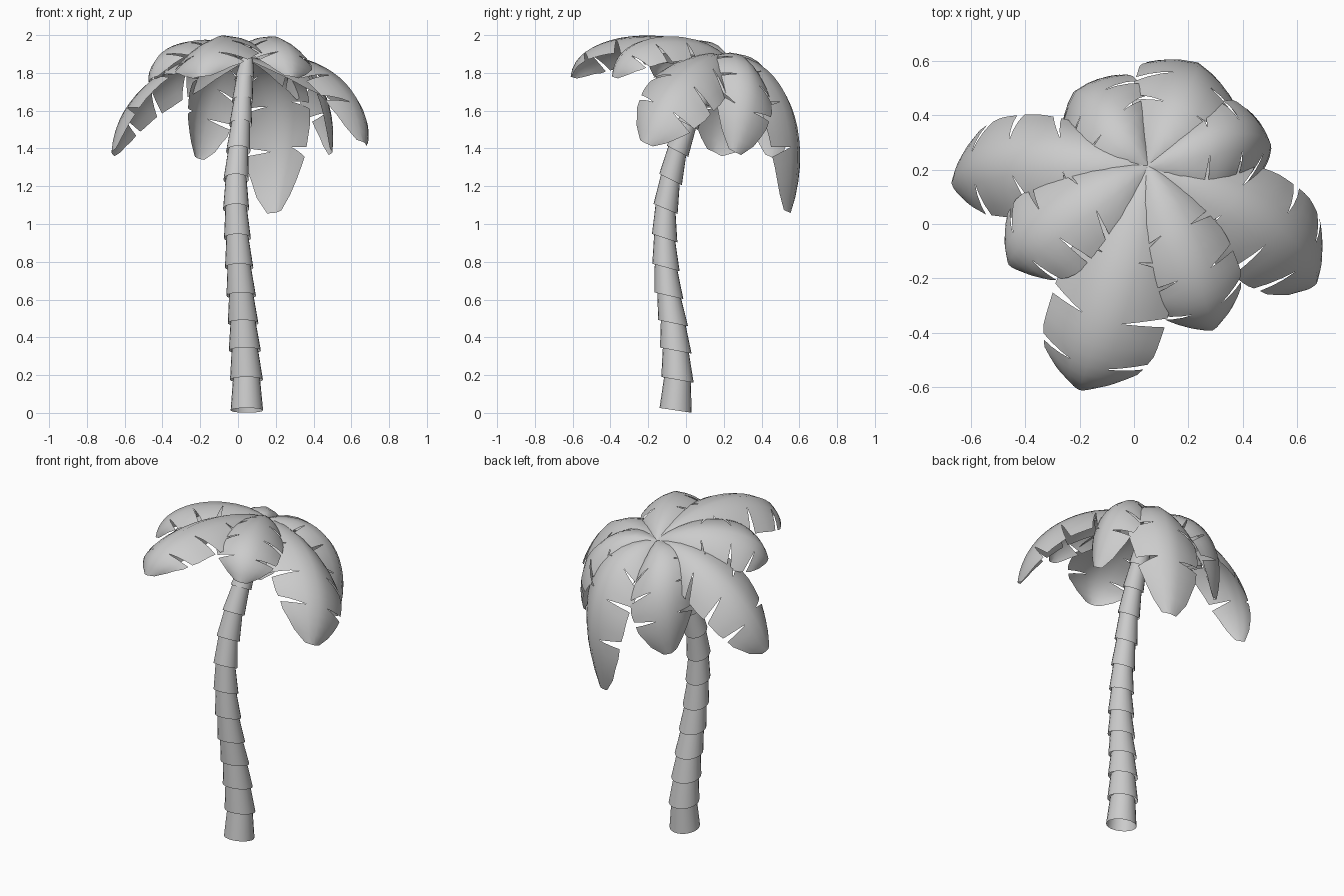
import bpy, bmesh, math, random
from mathutils import Vector

if "Cube" in bpy.data.objects:
    bpy.data.objects.remove(bpy.data.objects["Cube"])

random.seed(4)
UP = Vector((0, 0, 1))
AXIS = Vector((0, .5, 1))  # the crown leans backwards with the trunk


def finish(bm, name, angle):
    me = bpy.data.meshes.new(name)
    bm.to_mesh(me)
    bm.free()
    ob = bpy.data.objects.new(name, me)
    bpy.context.collection.objects.link(ob)
    bpy.ops.object.select_all(action='DESELECT')
    bpy.context.view_layer.objects.active = ob
    ob.select_set(True)
    bpy.ops.object.shade_smooth_by_angle(angle=math.radians(angle))
    return ob


# Trunk: stacked tapered open collars; each row is x, y, z, radius, tilt
RINGS = [
    (.047, -.055, .0135, .086, .15), (.045, -.045, .175, .087, .18),
    (.036, -.054, .33, .085, .19), (.027, -.068, .475, .081, .21),
    (.017, -.09, .62, .078, .23), (.006, -.106, .77, .075, .27),
    (-.003, -.113, .925, .071, .33), (-.01, -.108, 1.08, .069, .42),
    (-.01, -.082, 1.235, .067, .5), (.001, -.045, 1.385, .064, .52),
    (.014, .01, 1.525, .060, .52), (.024, .07, 1.65, .056, .52),
    (.034, .13, 1.765, .052, .52), (.047, .195, 1.86, .04, .52)]
SIDES = 20


def ring(bm, c, r, tilt):
    n = Vector((0, tilt, 1)).normalized()
    v = n.cross(Vector((1, 0, 0)))
    return [bm.verts.new(c + r * (math.cos(a) * Vector((1, 0, 0)) + math.sin(a) * v))
            for a in (2 * math.pi * i / SIDES for i in range(SIDES))]


bm = bmesh.new()
for low, high in zip(RINGS, RINGS[1:]):
    a = ring(bm, Vector(low[:3]), low[3], low[4])
    b = ring(bm, Vector(high[:3]) + Vector((0, 0, .008)), high[3] * .82, high[4])
    for i in range(SIDES):
        j = (i + 1) % SIDES
        bm.faces.new((a[i], a[j], b[j], b[i]))
finish(bm, "trunk", 40)

# Fronds: folded leaves along an arching midrib, edges split into lobes
CROWN = Vector((.05, .215, 1.885))
WIDTH = [(0, .1), (.12, .5), (.3, .88), (.5, 1), (.7, .97), (.85, .8), (.95, .5), (1, .2)]
LOBES = [0, .36, .58, .79, 1]
ROWS = [0, .32, .55, .78, 1]
STEPS = 4


def width_at(u):
    for (u0, w0), (u1, w1) in zip(WIDTH, WIDTH[1:]):
        if u <= u1:
            return w0 + (w1 - w0) * (u - u0) / (u1 - u0)
    return WIDTH[-1][1]


def frond(name, tip, half, z1, z2, h2=.95, h1=.35, bow=0, curl=24):
    tip = Vector(tip)
    flat = Vector((tip.x - CROWN.x, tip.y - CROWN.y, 0))
    level = flat.cross(UP).normalized()
    across = flat.cross(AXIS).normalized()
    c1, c2 = CROWN + flat * h1 + level * bow, CROWN + flat * h2 + level * bow
    c1.z, c2.z = z1, z2

    def point(u, v, side):
        s = 1 - u
        p = s**3 * CROWN + 3 * s * s * u * c1 + 3 * s * u * u * c2 + u**3 * tip
        t = s * s * (c1 - CROWN) + 2 * s * u * (c2 - c1) + u * u * (tip - c2)
        n = across.cross(t).normalized()
        w = half * width_at(u)
        fold = math.radians(10 + curl * v * (1 - .4 * u))
        return p + w * v * (side * math.cos(fold) * across - math.sin(fold) * n)

    bm = bmesh.new()
    for side in (-1, 1):
        slant = [0] + [random.uniform(-.05, .05) for _ in LOBES[1:-1]] + [0]
        for k in range(len(LOBES) - 1):
            grid = []
            for v in ROWS:
                out = max(0, (v - .32) / .68)
                # neighbouring lobes pull apart towards the edge
                lo = LOBES[k] + out * (slant[k] + (.019 if k else 0))
                hi = LOBES[k + 1] + out * (slant[k + 1] - (.019 if k < len(LOBES) - 2 else 0))
                grid.append([bm.verts.new(point(lo + (hi - lo) * i / STEPS, v, side))
                             for i in range(STEPS + 1)])
            for a, b in zip(grid, grid[1:]):
                for i in range(STEPS):
                    q = (a[i], a[i + 1], b[i + 1], b[i])
                    bm.faces.new(q if side < 0 else q[::-1])
    bmesh.ops.remove_doubles(bm, verts=bm.verts, dist=.0005)
    bmesh.ops.recalc_face_normals(bm, faces=bm.faces)
    if sum(f.normal.z * f.calc_area() for f in bm.faces) < 0:
        bmesh.ops.reverse_faces(bm, faces=bm.faces)
    finish(bm, name, 50)


frond("frond_front", (-.2, -.61, 1.78), .25, 2.05, 2.05, h1=.28)
frond("frond_front_right_low", (.67, -.22, 1.43), .25, 1.95, 1.79, bow=-.12)
frond("frond_front_right_high", (.29, -.39, 1.78), .21, 2.04, 2.05, h1=.25, bow=-.02)
frond("frond_back_low", (.2, .55, 1.06), .23, 1.93, 1.66, 1.5, .6, bow=.03, curl=20)
frond("frond_left_high", (-.46, -.15, 1.77), .22, 2.02, 2.0, h1=.25, bow=.06)
frond("frond_left_low", (-.67, .15, 1.38), .24, 1.95, 1.76, bow=.11)
frond("frond_back_left", (-.22, .46, 1.35), .23, 1.95, 1.76, 1.25, .5, bow=.05)
frond("frond_right", (.5, .26, 1.38), .2, 1.95, 1.82, 1.12, .45, bow=-.11)
